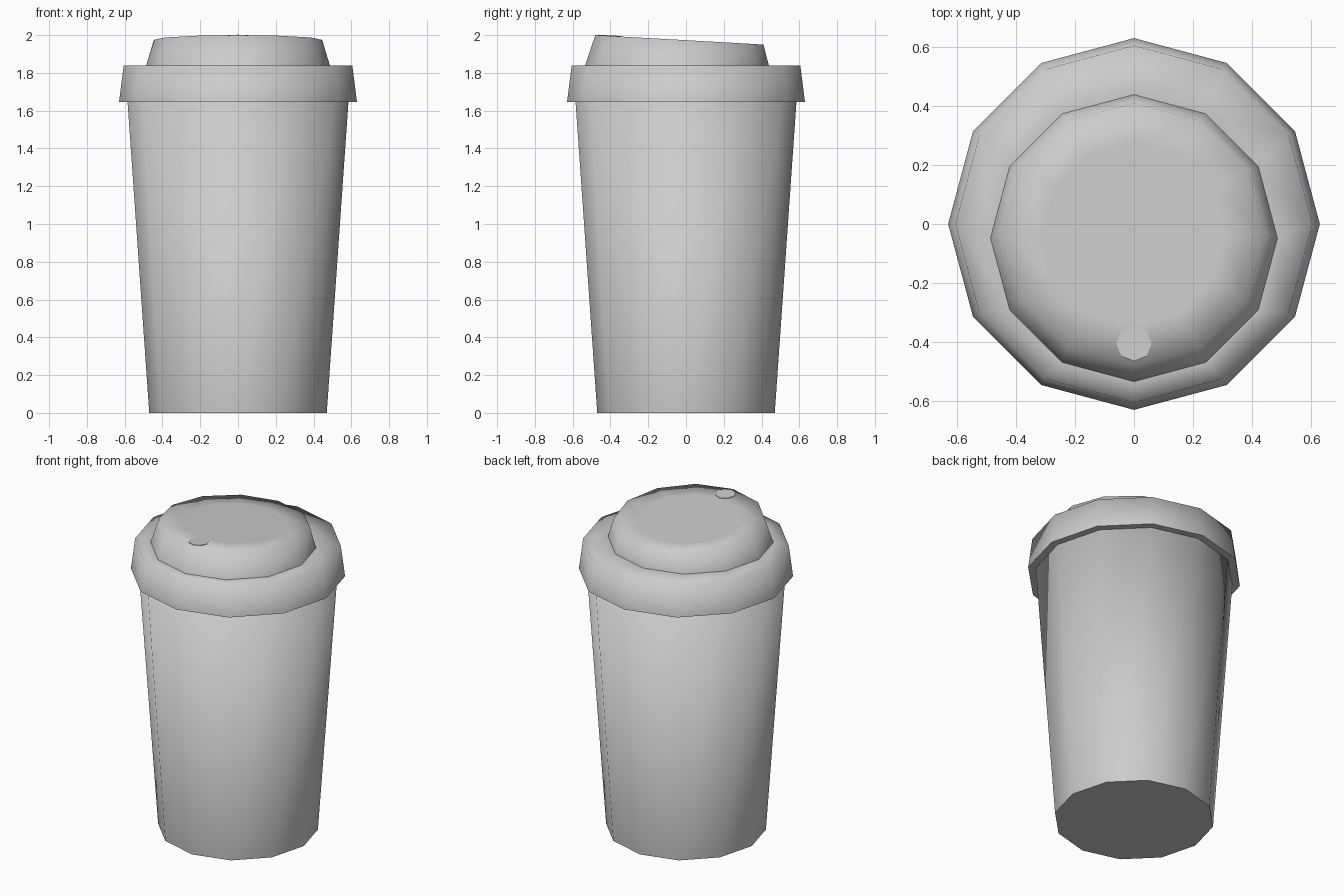
import bpy, bmesh, math
from mathutils import Matrix

cube = bpy.data.objects.get("Cube")
if cube:
    bpy.data.objects.remove(cube, do_unlink=True)

SIDES = 12
grey = bpy.data.materials.new("light_grey")
grey.use_nodes = True
colour = (0.6, 0.6, 0.6, 1)
grey.diffuse_color = colour
grey.node_tree.nodes["Principled BSDF"].inputs["Base Color"].default_value = colour


def turned(name, profile, sides=SIDES, smooth_angle=89, tilt=0.0):
    """Stack rings of (radius, centre y, z, slope) and cap both ends."""
    bm = bmesh.new()
    rings = []
    for radius, cy, z, slope in profile:
        ring = []
        for i in range(sides):
            a = 2 * math.pi * i / sides
            x, y = radius * math.cos(a), cy + radius * math.sin(a)
            ring.append(bm.verts.new((x, y, z + slope * y)))
        rings.append(ring)
    for low, high in zip(rings, rings[1:]):
        for i in range(sides):
            j = (i + 1) % sides
            bm.faces.new((low[i], low[j], high[j], high[i]))
    bm.faces.new(rings[0][::-1])
    bm.faces.new(rings[-1])
    bmesh.ops.recalc_face_normals(bm, faces=bm.faces)
    # Smooth everything, keeping the lowest outline crisp
    for face in bm.faces:
        face.smooth = smooth_angle > 0
    for i in range(sides):
        bm.edges.get((rings[0][i], rings[0][(i + 1) % sides])).smooth = False
    mesh = bpy.data.meshes.new(name)
    bm.to_mesh(mesh)
    bm.free()
    mesh.materials.append(grey)
    obj = bpy.data.objects.new(name, mesh)
    bpy.context.collection.objects.link(obj)
    return obj


# Tapered cup
turned("cup_body", [(0.47, 0, 0, 0), (0.585, 0, 1.65, 0)])

# Overhanging lid rim, with a support ring where the dome begins
turned("lid_rim", [(0.63, 0, 1.645, 0), (0.605, 0, 1.84, 0),
                   (0.48, -0.048, 1.84, 0)])

# Offset dome whose top slopes down towards the back
SLOPE = -0.056
turned("lid_dome", [(0.487, -0.048, 1.838, 0), (0.445, -0.035, 1.973, SLOPE),
                    (0.31, -0.035, 1.973, SLOPE)])

# Sip hole, a thin flat plate lying on the sloped top
turned("sip_hole", [(0.06, -0.405, 1.971, SLOPE), (0.06, -0.405, 1.976, SLOPE)],
       sides=8, smooth_angle=0)
